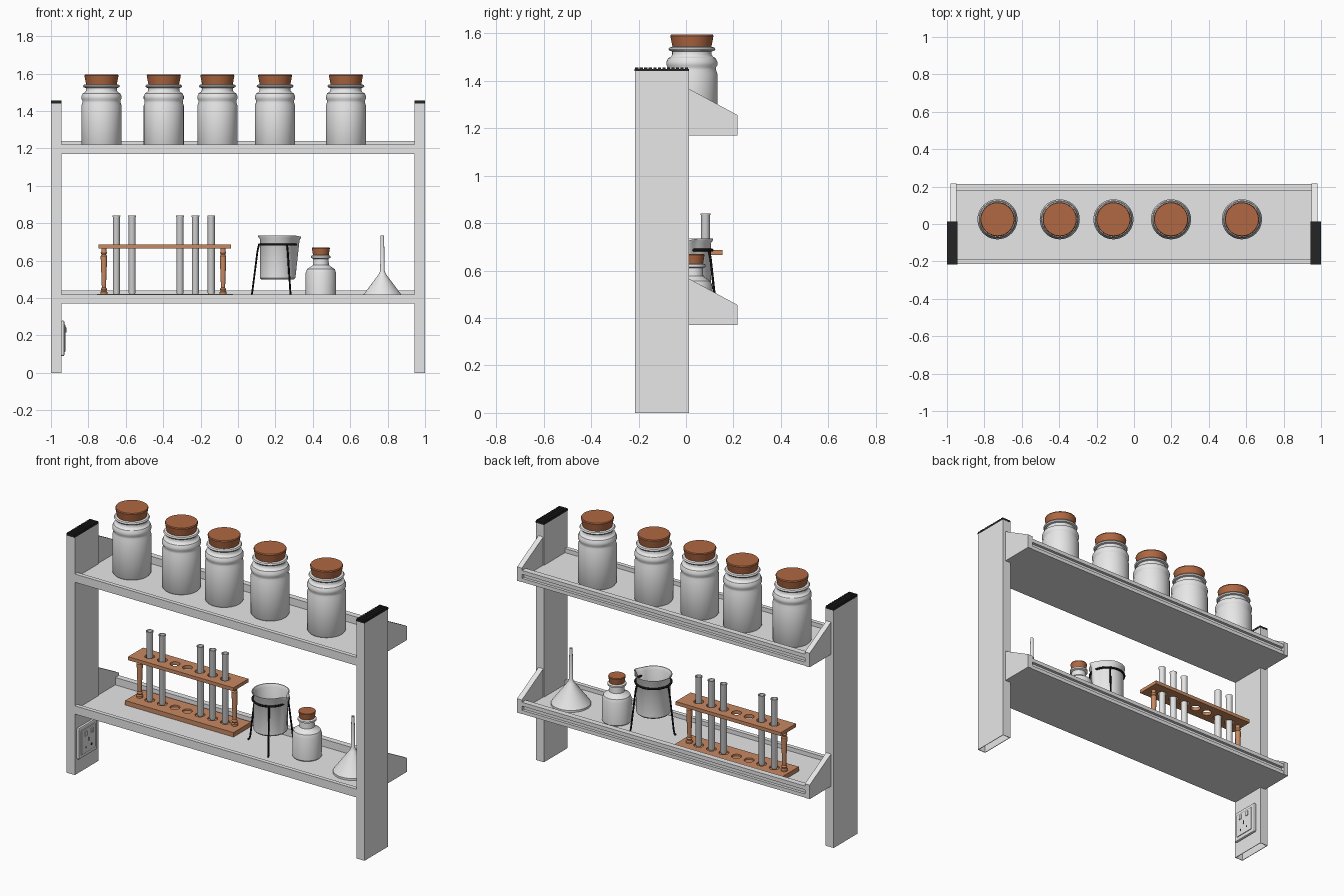
import bpy, bmesh, math
from mathutils import Vector

if "Cube" in bpy.data.objects:
    bpy.data.objects.remove(bpy.data.objects["Cube"])


def mat(name, c):
    m = bpy.data.materials.new(name)
    m.diffuse_color = (*c, 1)
    m.use_nodes = True
    m.node_tree.nodes["Principled BSDF"].inputs["Base Color"].default_value = m.diffuse_color
    return m


GREY = mat("light_grey", (0.8, 0.8, 0.8))
WOOD = mat("pale_wood", (0.58, 0.25, 0.12))
CORK = mat("cork_brown", (0.44, 0.14, 0.055))
BLACK = mat("black_plastic", (0.018, 0.018, 0.018))
IRON = mat("black_iron", (0.006, 0.006, 0.006))


def finish(name, bm, m, smooth=False):
    bmesh.ops.recalc_face_normals(bm, faces=bm.faces)
    me = bpy.data.meshes.new(name)
    bm.to_mesh(me)
    bm.free()
    o = bpy.data.objects.new(name, me)
    bpy.context.collection.objects.link(o)
    me.materials.append(m)
    if smooth:
        bpy.ops.object.select_all(action='DESELECT')
        o.select_set(True)
        bpy.context.view_layer.objects.active = o
        bpy.ops.object.shade_smooth_by_angle(angle=math.radians(35))
    return o


def add_box(bm, lo, hi):
    vs = bmesh.ops.create_cube(bm, size=1)["verts"]
    for v in vs:
        v.co = [(a + b) / 2 + c * (b - a) for a, b, c in zip(lo, hi, v.co)]
    return vs


def box(name, lo, hi, m, bevel=0):
    bm = bmesh.new()
    add_box(bm, lo, hi)
    if bevel:
        bmesh.ops.bevel(bm, geom=bm.edges[:], offset=bevel, segments=2, affect='EDGES', profile=0.5)
    return finish(name, bm, m)


def prism_x(name, yz, x0, x1, m):
    """Extrude a (y, z) outline along x."""
    bm = bmesh.new()
    f = bm.faces.new([bm.verts.new((x0, y, z)) for y, z in yz])
    ext = bmesh.ops.extrude_face_region(bm, geom=[f])["geom"]
    bmesh.ops.translate(bm, vec=(x1 - x0, 0, 0), verts=[g for g in ext if isinstance(g, bmesh.types.BMVert)])
    return finish(name, bm, m)


def lathe(name, prof, at, m, n=40):
    """Revolve an (r, z) profile around a vertical axis."""
    bm = bmesh.new()
    rings = []
    for r, z in prof:
        k = 1 if r == 0 else n
        rings.append([bm.verts.new((at[0] + r * math.cos(i * math.tau / n),
                                    at[1] + r * math.sin(i * math.tau / n), at[2] + z)) for i in range(k)])
    for a, b in zip(rings, rings[1:]):
        for i in range(n):
            q = [a[i % len(a)], a[(i + 1) % len(a)], b[(i + 1) % len(b)], b[i % len(b)]]
            q = list(dict.fromkeys(q))
            if len(q) > 2:
                bm.faces.new(q)
    return finish(name, bm, m, True)


def rod(name, pts, r, m, cyclic=False):
    cu = bpy.data.curves.new(name, 'CURVE')
    cu.dimensions = '3D'
    cu.bevel_depth, cu.bevel_resolution, cu.use_fill_caps = r, 3, True
    s = cu.splines.new('POLY')
    s.points.add(len(pts) - 1)
    for p, q in zip(s.points, pts):
        p.co = (*q, 1)
    s.use_cyclic_u = cyclic
    o = bpy.data.objects.new(name, cu)
    bpy.context.collection.objects.link(o)
    cu.materials.append(m)


def drill(o, xs, y, r, z0, z1):
    """Cut round vertical holes, then discard the cutter."""
    bm = bmesh.new()
    for x in xs:
        vs = bmesh.ops.create_cone(bm, cap_ends=True, segments=28, radius1=r, radius2=r, depth=z1 - z0)["verts"]
        bmesh.ops.translate(bm, vec=(x, y, (z0 + z1) / 2), verts=vs)
    c = finish("hole_cutter", bm, WOOD)
    c.hide_render = True
    md = o.modifiers.new("holes", 'BOOLEAN')
    md.operation, md.solver, md.object = 'DIFFERENCE', 'EXACT', c
    bpy.context.view_layer.update()
    me = bpy.data.meshes.new_from_object(o.evaluated_get(bpy.context.evaluated_depsgraph_get()))
    o.modifiers.clear()
    o.data = me
    bpy.data.objects.remove(c)


# upright posts: hollow from below, with ribbed black caps
for side, s in (("left", -1), ("right", 1)):
    x0, x1 = sorted((s * 1.0, s * 0.945))
    bm = bmesh.new()
    add_box(bm, (x0, -0.215, 0), (x1, 0.012, 1.44))
    bm.faces.ensure_lookup_table()
    bot = min(bm.faces, key=lambda f: f.calc_center_median().z)
    bmesh.ops.inset_region(bm, faces=[bot], thickness=0.005)
    ext = bmesh.ops.extrude_face_region(bm, geom=[bot])["geom"]
    bmesh.ops.translate(bm, vec=(0, 0, 1.4), verts=[g for g in ext if isinstance(g, bmesh.types.BMVert)])
    if bot.is_valid:
        bm.faces.remove(bot)
    finish(side + "_post", bm, GREY)
    bm = bmesh.new()
    add_box(bm, (x0, -0.216, 1.44), (x1, 0.013, 1.45))
    for i in range(12):
        y = -0.214 + i * 0.019
        add_box(bm, (x0, y, 1.449), (x1, y + 0.013, 1.455))
    finish(side + "_post_cap", bm, BLACK)

# shelves: tray floor, front lip, grooved back rail and sloped end brackets
for level, z in (("lower", 0.37), ("upper", 1.17)):
    outline = [(-0.215, 0), (0.215, 0), (0.215, 0.022), (0.198, 0.022), (0.198, 0.047), (0.215, 0.047),
               (0.215, 0.07), (0.18, 0.07), (0.18, 0.025), (-0.19, 0.025), (-0.19, 0.05), (-0.215, 0.05)]
    prism_x(level + "_shelf", [(y, z + h) for y, h in outline], -0.952, 0.952, GREY)
    for side, s in (("left", -1), ("right", 1)):
        prism_x(f"{level}_{side}_bracket", [(0.01, z), (0.217, z), (0.217, z + 0.085), (0.01, z + 0.197)],
                s * 0.95, s * 0.982, GREY)

# power socket on the inner face of the left post
box("socket_plate", (-0.946, -0.2, 0.09), (-0.928, -0.025, 0.28), GREY, 0.007)
box("socket_panel", (-0.93, -0.178, 0.112), (-0.923, -0.047, 0.258), GREY, 0.003)
for i, (y, z, h) in enumerate(((-0.112, 0.175, 0.022), (-0.14, 0.14, 0.012), (-0.085, 0.14, 0.012))):
    box(f"socket_slot_{i}", (-0.924, y - 0.005, z), (-0.922, y + 0.005, z + h), BLACK)
for y in (-0.15, -0.09):
    box("socket_switch", (-0.924, y, 0.215), (-0.918, y + 0.018, 0.245), GREY, 0.002)

# large corked jars on the upper shelf
JAR = [(0, 0), (0.1, 0), (0.107, 0.01), (0.107, 0.235), (0.102, 0.25), (0.102, 0.262), (0.107, 0.27), (0.107, 0.285),
       (0.1, 0.3), (0.088, 0.306), (0.083, 0.315), (0.083, 0.328), (0.094, 0.331), (0.099, 0.338),
       (0.094, 0.345), (0.083, 0.348), (0, 0.348)]
for i, x in enumerate((-0.73, -0.397, -0.11, 0.198, 0.577)):
    lathe(f"jar_{i}", JAR, (x, 0.025, 1.195), GREY, 48)
    lathe(f"jar_cork_{i}", [(0, 0), (0.082, 0), (0.091, 0.046), (0.088, 0.052), (0, 0.052)],
          (x, 0.025, 1.543), CORK, 48)

# small corked bottle
lathe("small_bottle", [(0, 0), (0.076, 0), (0.081, 0.006), (0.081, 0.14), (0.074, 0.16), (0.055, 0.172),
                       (0.043, 0.182), (0.041, 0.215), (0.052, 0.22), (0.052, 0.23), (0.04, 0.236), (0, 0.236)],
      (0.443, 0.03, 0.395), GREY)
lathe("small_bottle_cork", [(0, 0), (0.042, 0), (0.048, 0.036), (0.046, 0.04), (0, 0.04)], (0.443, 0.03, 0.63), CORK)

# upturned funnel
lathe("funnel", [(0.11, 0), (0.11, 0.012), (0.02, 0.132), (0.012, 0.15), (0.009, 0.34), (0.006, 0.34),
                 (0.006, 0.15), (0.106, 0.008), (0.11, 0)], (0.772, 0, 0.395), GREY)

# beaker with a pouring lip
BX, BY = 0.212, 0.01
bk = lathe("beaker", [(0, 0), (0.088, 0), (0.095, 0.008), (0.095, 0.215), (0.104, 0.228), (0.104, 0.234),
                      (0.099, 0.234), (0.09, 0.216), (0.09, 0.01), (0, 0.006)], (BX, BY, 0.5), GREY, 64)
for v in bk.data.vertices:
    a = math.atan2(v.co.y - BY, v.co.x - BX)
    if v.co.z > 0.7 and abs(a) < 0.4:
        w = math.cos(a / 0.4 * math.pi / 2) ** 2
        v.co.x += 0.022 * w
        v.co.z -= 0.006 * w

# tripod stand: ring and three splayed legs with turned-out feet
rod("tripod_ring", [(BX + 0.1 * math.cos(i * math.tau / 40), BY + 0.1 * math.sin(i * math.tau / 40), 0.686)
                    for i in range(40)], 0.006, IRON, True)
for i, a in enumerate((math.pi, math.pi / 3, -math.pi / 3)):
    rod(f"tripod_leg_{i}", [(BX + r * math.cos(a), BY + r * math.sin(a), z) for r, z in
                            ((0.1, 0.686), (0.108, 0.65), (0.136, 0.43), (0.141, 0.41), (0.15, 0.4))], 0.005, IRON)

# test tube rack: drilled top bar, recessed base and turned posts
RY = 0.082
HOLES = [-0.65 + i * 0.0845 for i in range(7)]
top = box("rack_top", (-0.745, RY - 0.072, 0.665), (-0.038, RY + 0.072, 0.686), WOOD)
drill(top, HOLES, RY, 0.028, 0.6, 0.75)
base = box("rack_base", (-0.755, RY - 0.085, 0.395), (-0.028, RY + 0.085, 0.422), WOOD)
drill(base, HOLES, RY, 0.028, 0.412, 0.5)
TURNED = [(0, 0), (0.019, 0), (0.019, 0.012), (0.013, 0.018), (0.017, 0.028), (0.011, 0.036), (0.012, 0.06),
          (0.017, 0.19), (0.017, 0.205), (0.012, 0.212), (0.017, 0.222), (0.013, 0.232), (0.013, 0.246), (0, 0.246)]
for side, x in (("left", -0.717), ("right", -0.08)):
    lathe(f"rack_{side}_post", TURNED, (x, RY, 0.42), WOOD, 24)

# test tubes
for i, x in enumerate((-0.65, -0.566, -0.31, -0.228, -0.143)):
    lathe(f"test_tube_{i}", [(0, 0), (0.012, 0.003), (0.019, 0.016), (0.019, 0.42), (0.021, 0.424), (0.021, 0.429),
                             (0.016, 0.429), (0.016, 0.02), (0, 0.01)], (x, RY, 0.412), GREY, 24)
